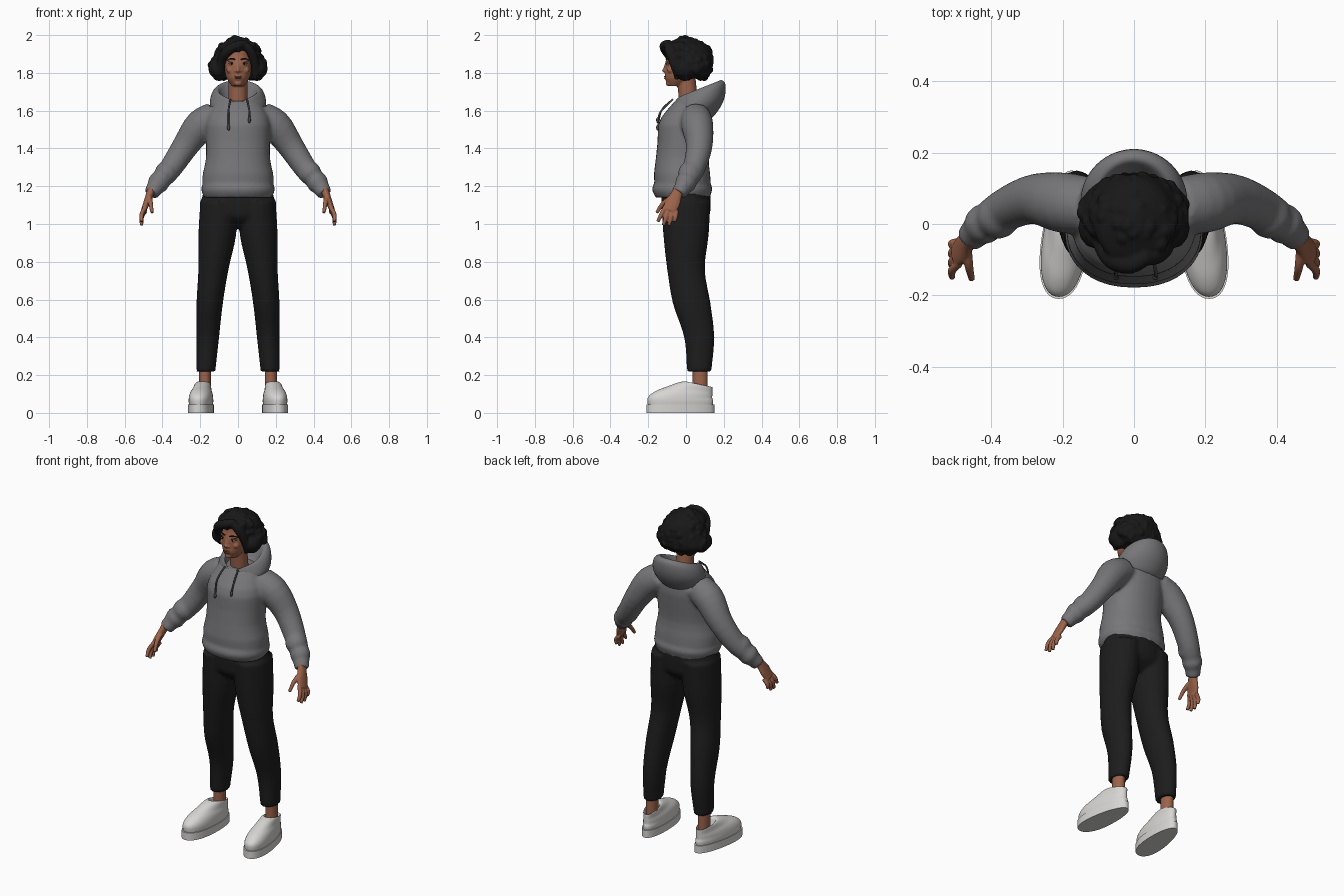
import bpy, bmesh, math, random
from mathutils import Vector, Matrix

random.seed(4)
default_cube = bpy.data.objects.get("Cube")
if default_cube:
    bpy.data.objects.remove(default_cube)


def material(name, red, green, blue):
    mat = bpy.data.materials.new(name)
    mat.use_nodes = True
    colour = (red, green, blue, 1)
    mat.diffuse_color = colour
    shader = next(node for node in mat.node_tree.nodes if node.type == 'BSDF_PRINCIPLED')
    shader.inputs["Base Color"].default_value = colour
    shader.inputs["Roughness"].default_value = 0.8
    return mat


SKIN = material("brown skin", .33, .125, .07)
LIP = material("lip brown", .24, .08, .05)
HAIR = material("black hair", .009, .009, .009)
GREY = material("grey fleece", .185, .18, .19)
CORD = material("dark grey cord", .07, .07, .075)
BLACK = material("black cloth", .012, .012, .012)
WHITE = material("off white shoe", .68, .67, .65)
EYE = material("eye white", .6, .55, .5)


def sample(values, t):
    """Read a smooth curve through evenly spaced values; a single number stays constant."""
    if not isinstance(values, tuple):
        return values
    last = len(values) - 1
    i = min(int(t * last), last - 1)
    f = t * last - i
    b, c = values[i], values[i + 1]
    a = values[i - 1] if i > 0 else 2 * b - c
    d = values[i + 2] if i + 2 <= last else 2 * c - b
    return b + f / 2 * (c - a + f * (2 * a - 5 * b + 4 * c - d + f * (3 * (b - c) + d - a)))


def loft(bm, z, width, depth=None, x=0, y=0, side=1, along=False,
         steps=12, sides=20, power=2, warp=None):
    """Skin oval rings, level or square to the path, on the given side of the body."""
    if depth is None:
        depth = width
    times = [i / steps for i in range(steps + 1)]
    centres = [Vector((side * sample(x, t), sample(y, t), sample(z, t))) for t in times]
    loops = []
    for i, t in enumerate(times):
        axis = Vector((0, 0, 1))
        if along:
            axis = (centres[min(i + 1, steps)] - centres[max(i - 1, 0)]).normalized()
        u = Vector((0, 1, 0)).cross(axis).normalized()
        v = axis.cross(u)
        loop = []
        for k in range(sides):
            angle = math.tau * k / sides
            c, s = [math.copysign(abs(w) ** (2 / power), w) for w in (math.cos(angle), math.sin(angle))]
            point = centres[i] + u * c * sample(width, t) + v * s * sample(depth, t)
            loop.append(bm.verts.new(warp(point) if warp else point))
        loops.append(loop)
    for low, high in zip(loops, loops[1:]):
        for k in range(sides):
            n = (k + 1) % sides
            bm.faces.new((low[k], low[n], high[n], high[k]))
    bm.faces.new(loops[0][::-1])
    bm.faces.new(loops[-1])


def ball(bm, x, y, z, *size):
    """Add a sphere, or an ellipsoid when three sizes are given."""
    scale = size if len(size) > 1 else size * 3
    place = Matrix.Translation((x, y, z)) @ Matrix.Diagonal((*scale, 1))
    bmesh.ops.create_uvsphere(bm, u_segments=12, v_segments=8, radius=1, matrix=place)


def finish(bm, name, mat, subsurf=0, voxel=0, relax=2):
    """Turn the bmesh into a smooth object, optionally fusing its overlapping parts."""
    bmesh.ops.recalc_face_normals(bm, faces=bm.faces[:])
    mesh = bpy.data.meshes.new(name)
    bm.to_mesh(mesh)
    bm.free()
    mesh.materials.append(mat)
    for poly in mesh.polygons:
        poly.use_smooth = True
    obj = bpy.data.objects.new(name, mesh)
    bpy.context.scene.collection.objects.link(obj)
    if subsurf:
        rounding = obj.modifiers.new("Round", 'SUBSURF')
        rounding.levels = rounding.render_levels = subsurf
    else:
        mesh.set_sharp_from_angle(angle=math.radians(40))
    if voxel:
        fuse = obj.modifiers.new("Fuse", 'REMESH')
        fuse.mode = 'VOXEL'
        fuse.voxel_size = voxel
        fuse.use_smooth_shade = True
        soften = obj.modifiers.new("Relax", 'SMOOTH')
        soften.factor = .5
        soften.iterations = relax


SIDES = (("left", 1), ("right", -1))

# Hooded top: torso, hem and sleeves fused
bm = bmesh.new()
loft(bm, z=(1.14, 1.65), y=(-.01, -.02, -.02, -.01, 0, .03), width=(.18, .19, .17, .17, .17, .12),
     depth=(.14, .15, .14, .14, .14, .09), sides=32, power=2.2)
loft(bm, z=(1.14, 1.23), y=-.02, width=(.18, .195, .18), depth=(.14, .16, .14), sides=32, power=2.2)
for name, side in SIDES:
    loft(bm, x=(.12, .2, .28, .36, .42, .46), y=(.05, .06, .07, .04, 0, -.04),
         z=(1.57, 1.52, 1.41, 1.29, 1.22, 1.16), width=(.08, .085, .07, .06, .05, .04),
         side=side, along=True, steps=16)
    ball(bm, side * .38, .02, 1.27, .063)
    ball(bm, side * .42, 0, 1.22, .058)
finish(bm, "hooded_top", GREY, voxel=.01, relax=4)


# Hood lying open round the neck, dipping at the front
def hood_shape(p):
    lift = max(0, min(1, (p.z - 1.56) / .12))
    p.z += .4 * lift * (p.y - .05)
    if p.y < 0:
        p.z -= .025 * lift * math.exp(-(p.x / .04) ** 2)
    return p


bm = bmesh.new()
loft(bm, z=(1.55, 1.62, 1.68, 1.71, 1.68, 1.63), y=(.03, .06, .07, .06, .05, .03),
     width=(.11, .15, .14, .11, .09, .07), depth=(.1, .14, .14, .12, .1, .07),
     steps=15, sides=32, warp=hood_shape)
finish(bm, "hood", GREY, subsurf=1)

# Drawstrings with knotted ends
for name, x, end in (("right", -.05, 1.51), ("left", .06, 1.55)):
    bm = bmesh.new()
    loft(bm, x=(x * .8, x, x), y=(-.07, -.13, -.15), z=(1.66, 1.6, end), width=.005, along=True, sides=10)
    ball(bm, x, -.15, end, .008, .008, .016)
    finish(bm, name + "_drawstring", CORD)

# Trousers: hips and both legs fused
bm = bmesh.new()
loft(bm, z=(.98, 1.2), width=(.06, .19, .2, .19, .17), depth=(.06, .12, .13, .13, .12), sides=32)
for name, side in SIDES:
    loft(bm, z=(.22, 1.12), x=(.17, .16, .15, .13, .11, .1), y=(.07, .07, .03, 0, 0, 0),
         width=(.05, .06, .07, .08, .1, .1), depth=(.065, .08, .1, .1, .12, .13),
         side=side, steps=20)
finish(bm, "trousers", BLACK, voxel=.01)

for name, side in SIDES:
    # Ankle
    bm = bmesh.new()
    loft(bm, z=(.08, .3), x=.175, y=.075, width=.032, depth=.04, side=side)
    finish(bm, name + "_ankle", SKIN)

    # Shoe, narrower at the heel and turned outward
    def shoe_shape(p):
        raised = max(0, (p.z - .07) / .08)
        p.z -= .2 * raised * (p.y - .06)
        p.x = p.x * (1 - .9 * (p.y + .05)) + side * (.19 - .1 * p.y)
        return p

    bm = bmesh.new()
    loft(bm, z=(.03, .06, .08, .1, .12, .15, .15, .11), y=(-.03, -.03, -.03, -.01, .02, .06, .07, .07),
         width=(.06, .063, .062, .058, .05, .045, .037, .03),
         depth=(.17, .175, .17, .15, .12, .08, .065, .05),
         steps=21, sides=32, power=2.2, warp=shoe_shape)
    finish(bm, name + "_shoe_upper", WHITE, subsurf=1)
    bm = bmesh.new()
    loft(bm, z=(0, .045), y=-.03, width=.066, depth=.18, steps=2, sides=48, power=2.2, warp=shoe_shape)
    finish(bm, name + "_shoe_sole", WHITE)

    # Hand: palm, fanned fingers and thumb fused
    bm = bmesh.new()
    loft(bm, x=(.45, .5), y=(-.03, -.09), z=(1.2, 1.07), width=(.024, .014),
         depth=(.03, .03, .04, .035), side=side, along=True)
    for i in range(4):
        loft(bm, x=(.49, .51, .51), y=(-.11 + .02 * i, -.15 + .03 * i),
             z=(1.09 - .007 * i, .99 + .01 * (i - 1.5) ** 2),
             width=(.012, .012, .009), side=side, along=True, sides=10)
    loft(bm, x=(.47, .455), y=(-.07, -.12, -.155), z=(1.14, 1.11, 1.06),
         width=(.016, .009), side=side, along=True, sides=10)
    finish(bm, name + "_hand", SKIN, voxel=.004)

# Head and neck with nose, cheeks and chin fused
bm = bmesh.new()
loft(bm, z=(1.73, 1.97), y=(-.06, -.03, -.02, -.01, 0, 0, .01),
     width=(.03, .06, .07, .075, .075, .065, .03), depth=(.03, .08, .09, .1, .1, .09, .05),
     steps=18, sides=32)
loft(bm, z=(1.58, 1.78), y=(.02, 0), width=.05, depth=.05)
ball(bm, 0, -.09, 1.745, .022, .018, .016)
ball(bm, 0, -.112, 1.812, .011, .016, .011)
loft(bm, y=(-.1, -.114), z=(1.86, 1.81), width=(.008, .011), along=True, sides=10)
ball(bm, 0, -.1, 1.775, .024, .014, .016)
for name, side in SIDES:
    ball(bm, side * .013, -.106, 1.81, .009, .01, .008)
    ball(bm, side * .042, -.08, 1.815, .02, .02, .018)
    ball(bm, side * .032, -.09, 1.866, .024, .015, .008)
finish(bm, "head", SKIN, voxel=.005)

# Lips, eyes and brows
bm = bmesh.new()
ball(bm, 0, -.109, 1.78, .02, .007, .005)
ball(bm, 0, -.108, 1.772, .018, .008, .005)
finish(bm, "lips", LIP)
for name, side in SIDES:
    bm = bmesh.new()
    ball(bm, side * .034, -.093, 1.846, .014, .009, .006)
    finish(bm, name + "_eye", EYE)
    bm = bmesh.new()
    ball(bm, side * .034, -.099, 1.846, .005)
    loft(bm, x=(.018, .05), y=(-.098, -.102, -.087), z=(1.848, 1.853, 1.848),
         width=.002, side=side, along=True, sides=10)
    loft(bm, x=(.014, .056), y=(-.104, -.102, -.078), z=(1.87, 1.876, 1.868),
         width=(.003, .004, .002), side=side, along=True, sides=10)
    finish(bm, name + "_iris_lashes_and_brow", HAIR)


# Bobbed hair: cap pressed back round the face, curls and locks fused
def face_opening(p):
    if abs(p.x) < .085 and p.z < 1.915:
        p.y = max(p.y, -.02)
    return p


bm = bmesh.new()
loft(bm, z=(1.77, 1.99), y=(.05, .04, .03, .02, 0, 0), width=(.1, .15, .145, .12, .1, .02),
     depth=(.06, .1, .11, .12, .115, .03), steps=16, sides=32, warp=face_opening)
heart = Vector((0, .01, 1.87))
spots = [v.co.copy() for v in bm.verts if v.co.y > 0 or v.co.z > 1.92 or abs(v.co.x) > .1]
for spot in random.sample(spots, 90):
    inward = (heart - spot).normalized() * .013
    ball(bm, *(spot + inward), random.uniform(.017, .024))
for name, side in SIDES:
    ball(bm, side * .107, -.01, 1.82, .05, .06, .05)
    ball(bm, side * .1, -.005, 1.785, .035, .04, .028)
loft(bm, x=(.04, -.01, -.06, -.087, -.097), y=(-.09, -.115, -.1, -.065, -.04),
     z=(1.955, 1.943, 1.912, 1.865, 1.8), width=(.022, .027, .02), along=True)
loft(bm, x=(.025, .06, .085, .092, .088), y=(-.095, -.09, -.07, -.055, -.05),
     z=(1.955, 1.925, 1.87, 1.81, 1.765), width=(.022, .024, .01), along=True)
finish(bm, "hair", HAIR, voxel=.006)
